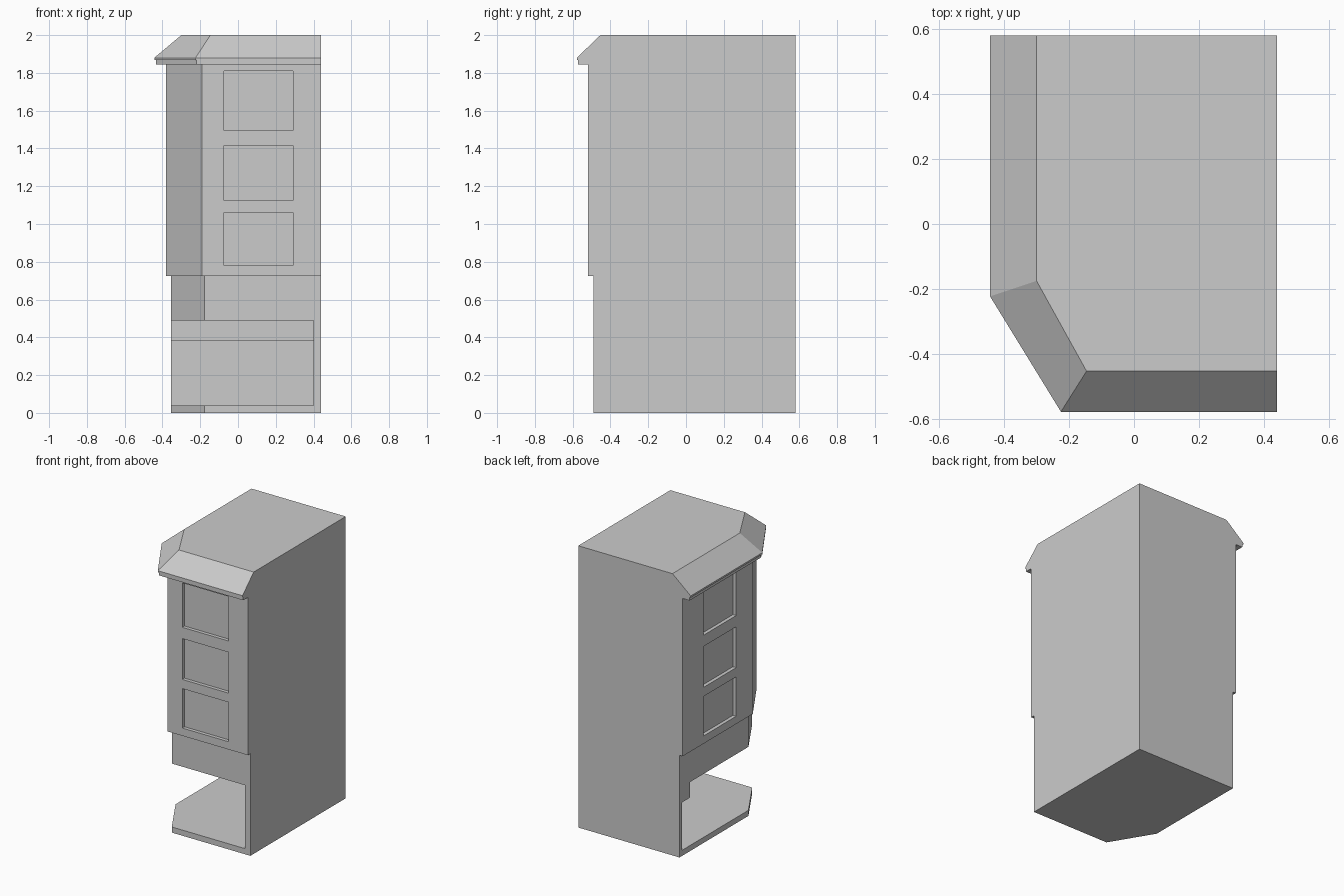
import bpy, bmesh

if "Cube" in bpy.data.objects:
    bpy.data.objects.remove(bpy.data.objects["Cube"])

RIGHT, BACK = 0.44, 0.58


def loft(name, levels):
    """Stack equal-length plan outlines [(z, points), ...] into a closed solid."""
    bm = bmesh.new()
    rings = [[bm.verts.new((x, y, z)) for x, y in pts] for z, pts in levels]
    n = len(rings[0])
    for a, b in zip(rings, rings[1:]):
        for i in range(n):
            j = (i + 1) % n
            bm.faces.new((a[i], a[j], b[j], b[i]))
    bm.faces.new(rings[0])
    bm.faces.new(rings[-1])
    bmesh.ops.recalc_face_normals(bm, faces=bm.faces)
    mesh = bpy.data.meshes.new(name)
    bm.to_mesh(mesh)
    bm.free()
    ob = bpy.data.objects.new(name, mesh)
    bpy.context.collection.objects.link(ob)
    return ob


def plan(left, chamfer_y, chamfer_x, front):
    """Building outline with a cut front-left corner, flush at right and back."""
    return [(RIGHT, BACK), (left, BACK), (left, chamfer_y),
            (chamfer_x, front), (RIGHT, front)]


def box(name, x0, x1, y0, y1, z0, z1):
    pts = [(x0, y0), (x1, y0), (x1, y1), (x0, y1)]
    return loft(name, [(z0, pts), (z1, pts)])


lower = plan(-0.355, -0.193, -0.177, -0.49)
upper = plan(-0.38, -0.206, -0.19, -0.518)

# Open ground floor: slab, two party walls, rear beam and lintel storey
loft("floor_slab", [(0, lower), (0.04, lower)])
box("right_wall", 0.40, RIGHT, -0.49, BACK, 0.04, 0.49)
box("back_wall", -0.355, 0.40, 0.55, BACK, 0.04, 0.49)
box("rear_beam", -0.355, 0.40, 0.46, 0.55, 0.38, 0.49)
loft("lintel_storey", [(0.49, lower), (0.725, lower)])

# Upper storeys with recessed windows on the front and left faces
body = loft("upper_storeys", [(0.725, upper), (1.845, upper)])
DEPTH = 0.025
for z0, z1 in ((0.78, 1.06), (1.125, 1.415), (1.495, 1.81)):
    for cutter in (box("front_window_cutter", -0.075, 0.29, -0.6, -0.518 + DEPTH, z0, z1),
                   box("left_window_cutter", -0.5, -0.38 + DEPTH, -0.02, 0.345, z0, z1)):
        mod = body.modifiers.new("window", 'BOOLEAN')
        mod.operation = 'DIFFERENCE'
        mod.solver = 'EXACT'
        mod.object = cutter
        bpy.context.view_layer.objects.active = body
        bpy.ops.object.modifier_apply(modifier=mod.name)
        bpy.data.objects.remove(cutter)

# Roof: cornice band, small lip, sloped eaves and flat top
band = plan(-0.435, -0.221, -0.221, -0.571)
lip = plan(-0.443, -0.223, -0.225, -0.578)
top = plan(-0.30, -0.175, -0.146, -0.453)
loft("roof", [(1.845, band), (1.868, band), (1.868, lip), (1.88, lip), (2.0, top)])
